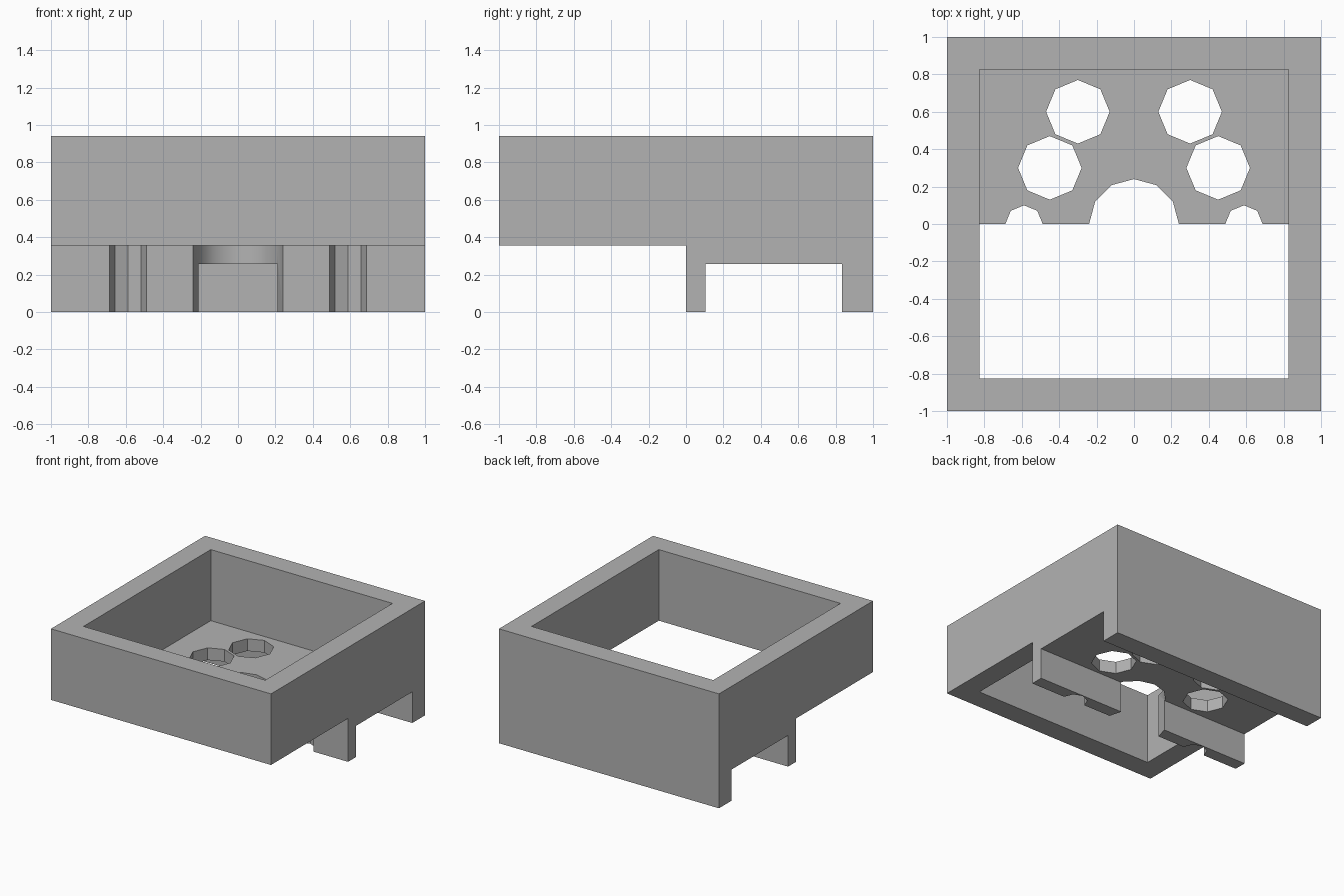
import bpy, math

if "Cube" in bpy.data.objects:
    bpy.data.objects.remove(bpy.data.objects["Cube"], do_unlink=True)

TOP, FLOOR, UNDER = 0.94, 0.356, 0.256    # rim, tray floor top, tray floor underside
INNER = 0.826                             # half width of the opening

grey = bpy.data.materials.new("plain_grey")
grey.use_nodes = True
colour = (0.45, 0.45, 0.45, 1)
grey.diffuse_color = colour
grey.node_tree.nodes["Principled BSDF"].inputs["Base Color"].default_value = colour


def box(name, x, y, z):
    """Box from (low, high) ranges on each axis."""
    bpy.ops.mesh.primitive_cube_add(size=1)
    ob = bpy.context.object
    ob.name = name
    for v in ob.data.vertices:
        v.co = [sum(r) / 2 + c * (r[1] - r[0]) for r, c in zip((x, y, z), v.co)]
    return ob


def post(name, x, y, radius, sides):
    """Upright prism tall enough to pass through the tray floor."""
    bpy.ops.mesh.primitive_cylinder_add(vertices=sides, radius=radius, depth=1,
                                        location=(x, y, 0.2))
    bpy.context.object.name = name
    return bpy.context.object


# Solid block that everything is carved from
frame = box("tray_frame", (-1, 1), (-1, 1), (0, TOP))

cutters = [
    box("front_clearance", (-2, 2), (-2, 0), (-1, FLOOR)),
    box("rear_channel", (-2, 2), (0.103, 0.835), (-1, UNDER)),
    box("tray_cavity", (-INNER, INNER), (-INNER, INNER), (FLOOR, 2)),
    post("centre_notch", 0, 0, 0.24, 12),
]
# Round holes in the floor and small side notches, mirrored
for side in (-1, 1):
    cutters += [
        post("rear_hole", side * 0.3, 0.6, 0.17, 8),
        post("middle_hole", side * 0.45, 0.3, 0.17, 8),
        post("side_notch", side * 0.588, 0, 0.1, 8),
    ]

for cutter in cutters:
    cutter.hide_render = True
    mod = frame.modifiers.new(cutter.name, "BOOLEAN")
    mod.operation, mod.solver, mod.object = "DIFFERENCE", "EXACT", cutter

# Bake the cuts and drop the cutters
bpy.context.view_layer.update()
baked = bpy.data.meshes.new_from_object(
    frame.evaluated_get(bpy.context.evaluated_depsgraph_get()))
frame.modifiers.clear()
frame.data = baked
for cutter in cutters:
    bpy.data.objects.remove(cutter, do_unlink=True)

baked.materials.clear()
baked.materials.append(grey)
bpy.ops.object.select_all(action="DESELECT")
frame.select_set(True)
bpy.context.view_layer.objects.active = frame
bpy.ops.object.shade_smooth_by_angle(angle=math.radians(32))
